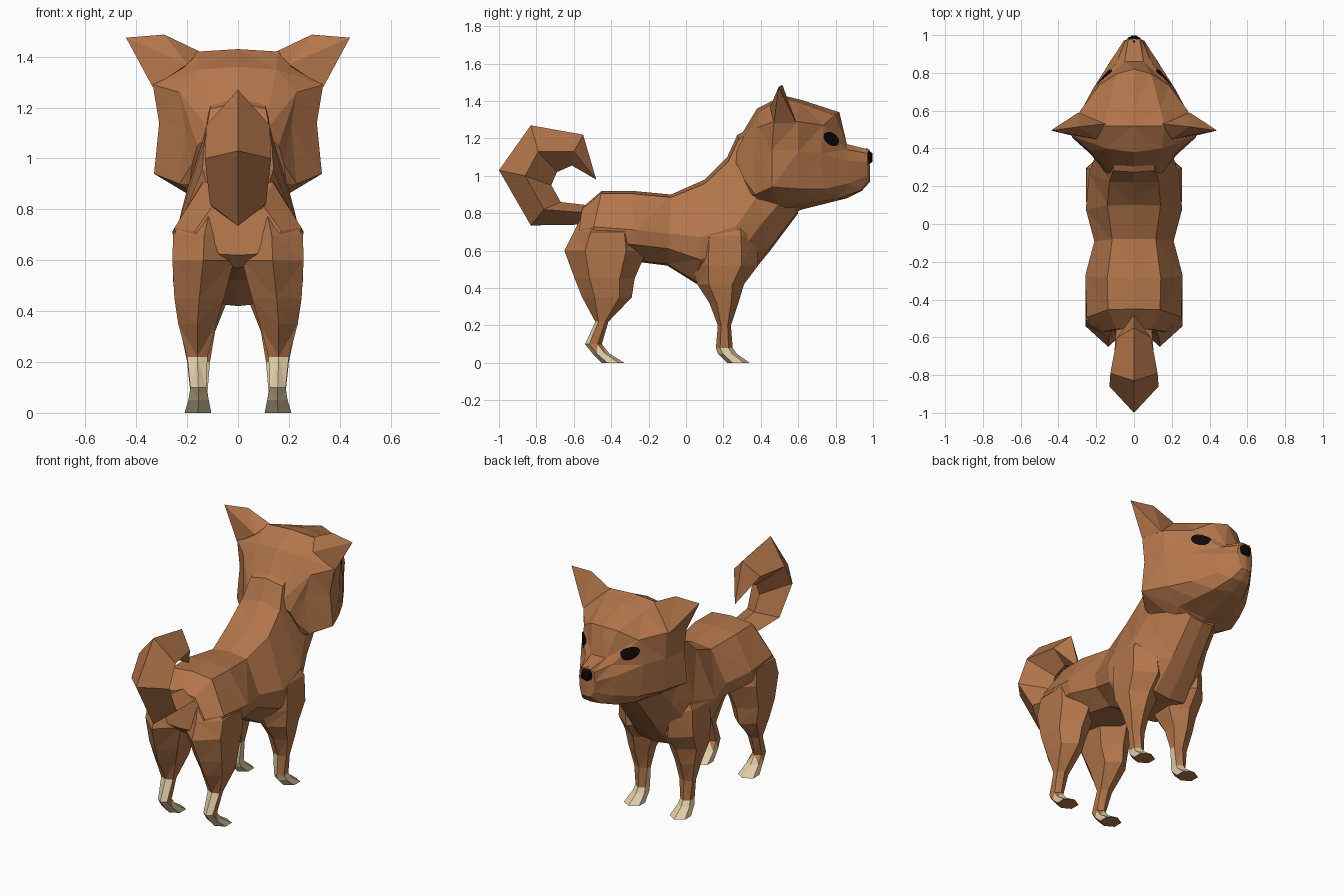
import bpy, bmesh, math
from mathutils import Vector
from mathutils.bvhtree import BVHTree

if "Cube" in bpy.data.objects:
    bpy.data.objects.remove(bpy.data.objects["Cube"])


def material(name, rgb):
    m = bpy.data.materials.new(name)
    m.diffuse_color = (*rgb, 1)
    m.use_nodes = True
    m.node_tree.nodes["Principled BSDF"].inputs["Base Color"].default_value = m.diffuse_color
    return m


BROWN = material("brown fur", (0.45, 0.18, 0.07))
CREAM = material("cream paws", (0.74, 0.60, 0.38))
BLACK = material("black eyes and nose", (0.006, 0.002, 0.002))


def finish(name, bm, *mats):
    bmesh.ops.recalc_face_normals(bm, faces=bm.faces[:])
    me = bpy.data.meshes.new(name)
    bm.to_mesh(me)
    for m in mats:
        me.materials.append(m)
    ob = bpy.data.objects.new(name, me)
    bpy.context.collection.objects.link(ob)
    return ob


def loft(rings):
    """Skin closed rings of points, with flat caps and triangular facets."""
    bm = bmesh.new()
    vs = [[bm.verts.new(p) for p in r] for r in rings]
    n = len(vs[0])
    for a, b in zip(vs, vs[1:]):
        for i in range(n):
            j = (i + 1) % n
            bm.faces.new((a[i], a[j], b[j], b[i]))
    bm.faces.new(vs[0])
    bm.faces.new(vs[-1])
    bmesh.ops.triangulate(bm, faces=bm.faces[:])
    bmesh.ops.recalc_face_normals(bm, faces=bm.faces[:])
    return bm


def mirrored(half):
    """Half ring (first and last point on x = 0) to a full ring."""
    return list(half) + [(-x, y, z) for x, y, z in half[-2:0:-1]]


# Torso: tilted sections (top y, top z, bottom y, bottom z, half width)
section = [(0, 1), (0.55, 0.96), (1, 0.45), (0.94, 0.24), (0.45, 0.02), (0, 0)]
torso = [(-0.555, 0.83, -0.585, 0.62, 0.17), (-0.45, 0.92, -0.53, 0.57, 0.25),
         (-0.29, 0.92, -0.26, 0.54, 0.258), (-0.08, 0.90, -0.10, 0.52, 0.21),
         (0.10, 0.98, 0.06, 0.42, 0.255), (0.22, 1.10, 0.31, 0.43, 0.238),
         (0.275, 1.22, 0.45, 0.60, 0.20), (0.40, 1.28, 0.60, 0.80, 0.18)]
finish("torso", loft([mirrored([(u * w, yb + (yt - yb) * v, zb + (zt - zb) * v)
                                for u, v in section])
                      for yt, zt, yb, zb, w in torso]), BROWN)

# Head: half sections from nape to muzzle
head = [
    [(0, .23, 1.11), (.10, .245, 1.10), (.16, .28, 1.05), (.18, .31, .98),
     (.19, .35, .90), (.12, .42, .82), (0, .46, .79)],
    [(0, .38, 1.36), (.15, .40, 1.35), (.23, .385, 1.26), (.21, .36, 1.13),
     (.23, .37, .90), (.13, .50, .82), (0, .55, .79)],
    [(0, .52, 1.43), (.16, .52, 1.42), (.335, .47, 1.29), (.31, .46, 1.14),
     (.33, .46, .94), (.16, .58, .85), (0, .62, .82)],
    [(0, .62, 1.405), (.14, .61, 1.39), (.285, .60, 1.29), (.28, .60, 1.13),
     (.265, .61, .93), (.14, .70, .86), (0, .74, .85)],
    [(0, .82, 1.34), (.09, .795, 1.325), (.185, .735, 1.27), (.215, .72, 1.12),
     (.20, .74, .93), (.10, .82, .88), (0, .86, .88)],
    [(0, .86, 1.17), (.05, .86, 1.17), (.09, .86, 1.14), (.125, .86, 1.08),
     (.12, .87, .96), (.06, .93, .92), (0, .94, .92)],
    [(0, .98, 1.14), (.03, .98, 1.14), (.045, .97, 1.12), (.055, .97, 1.07),
     (.05, .97, 1.00), (.03, .98, .97), (0, .985, .97)],
]
bm = loft([mirrored(r) for r in head])
skin = BVHTree.FromBMesh(bm)
finish("head", bm, BROWN)

for side, s in (("right", 1), ("left", -1)):
    # Ears: thin pointed wedges
    bm = bmesh.new()
    for x, y, z in [(.15, .53, 1.42), (.335, .47, 1.28), (.20, .45, 1.37),
                    (.295, .59, 1.285), (.44, .495, 1.475), (.29, .515, 1.487)]:
        bm.verts.new((s * x, y, z))
    bmesh.ops.convex_hull(bm, input=bm.verts[:])
    finish(side + "_ear", bm, BROWN)

    # Eyes: thin oval patches laid on the face
    bm = bmesh.new()

    def on_face(k, t):
        y = .777 + .042 * k * math.cos(t)
        z = 1.197 + k * (.036 * math.sin(t) - .014 * math.cos(t))
        hit = skin.ray_cast(Vector((s, y, z)), Vector((-s, 0, 0)))[0]
        return bm.verts.new((hit.x + s * 0.008, y, z))
    n = 12
    rows = [[on_face(k / 3, 2 * math.pi * i / n) for i in range(n)] for k in (1, 2, 3)]
    bm.faces.new(rows[0])
    for a, b in zip(rows, rows[1:]):
        for i in range(n):
            j = (i + 1) % n
            bm.faces.new((a[i], a[j], b[j], b[i]))
    finish(side + "_eye", bm, BLACK)

# Nose
bm = bmesh.new()
bmesh.ops.create_icosphere(bm, subdivisions=1, radius=1)
bmesh.ops.scale(bm, vec=(.045, .036, .05), verts=bm.verts[:])
bmesh.ops.translate(bm, vec=(0, .966, 1.098), verts=bm.verts[:])
finish("nose", bm, BLACK)

# Tail: diamond sections (outer y z, side y z, inner y z, half width)
tail = [(-.50, .74, -.50, .80, -.50, .84, .09), (-.83, .735, -.76, .82, -.67, .86, .11),
        (-1.0, 1.03, -.86, 1.0, -.72, .95, .13), (-.83, 1.27, -.79, 1.13, -.69, 1.02, .125),
        (-.55, 1.22, -.60, 1.13, -.61, 1.055, .09)]
rings = [[(0, a, b), (w, c, d), (0, e, f), (-w, c, d)] for a, b, c, d, e, f, w in tail]
bm = bmesh.new()
vs = [[bm.verts.new(p) for p in r] for r in rings]
for a, b in zip(vs, vs[1:]):
    for i in range(4):
        bm.faces.new((a[i], a[(i + 1) % 4], b[(i + 1) % 4], b[i]))
tip = bm.verts.new((0, -.48, .98))
for i in range(4):
    bm.faces.new((vs[-1][i], vs[-1][(i + 1) % 4], tip))
bm.faces.new(vs[0])
finish("tail", bm, BROWN)

# Legs: six-sided sections (z, back y, front y, inner x, outer x)
hind = [(.80, -.55, -.34, .05, .17), (.70, -.60, -.24, .01, .255), (.60, -.65, -.21, .015, .258),
        (.45, -.595, -.275, .055, .25), (.35, -.555, -.29, .085, .235), (.22, -.485, -.415, .12, .20),
        (.10, -.54, -.45, .125, .187), (.05, -.50, -.41, .115, .195), (0, -.45, -.33, .105, .21)]
front = [(.80, .12, .33, .08, .19), (.68, .04, .38, .06, .25), (.52, .03, .385, .03, .255),
         (.42, .06, .31, .05, .245), (.32, .125, .28, .09, .225), (.20, .17, .24, .11, .20),
         (.08, .16, .25, .12, .187), (.05, .17, .27, .115, .195), (0, .22, .34, .105, .21)]
for leg, rows in (("hind", hind), ("front", front)):
    for side, s in (("right", 1), ("left", -1)):
        rings = []
        for z, yb, yf, xi, xo in rows:
            xm, d = (xi + xo) / 2, (yf - yb) * 0.25
            rings.append([(s * x, y, z) for x, y in (
                (xm, yb), (xo, yb + d), (xo, yf - d), (xm, yf), (xi, yf - d), (xi, yb + d))])
        bm = loft(rings)
        # Cream toes and shank (back of hind legs, inside of front legs); soles stay brown
        for f in bm.faces:
            c = f.calc_center_median()
            f.normal_update()
            if leg == "hind":
                shank = f.normal.y < -0.2
            else:
                shank = f.normal.x * s < -0.3 and f.normal.y < 0.3
            if f.normal.z > -0.9 and (c.z < 0.075 or (c.z < 0.21 and shank)):
                f.material_index = 1
        finish(f"{side}_{leg}_leg", bm, BROWN, CREAM)
